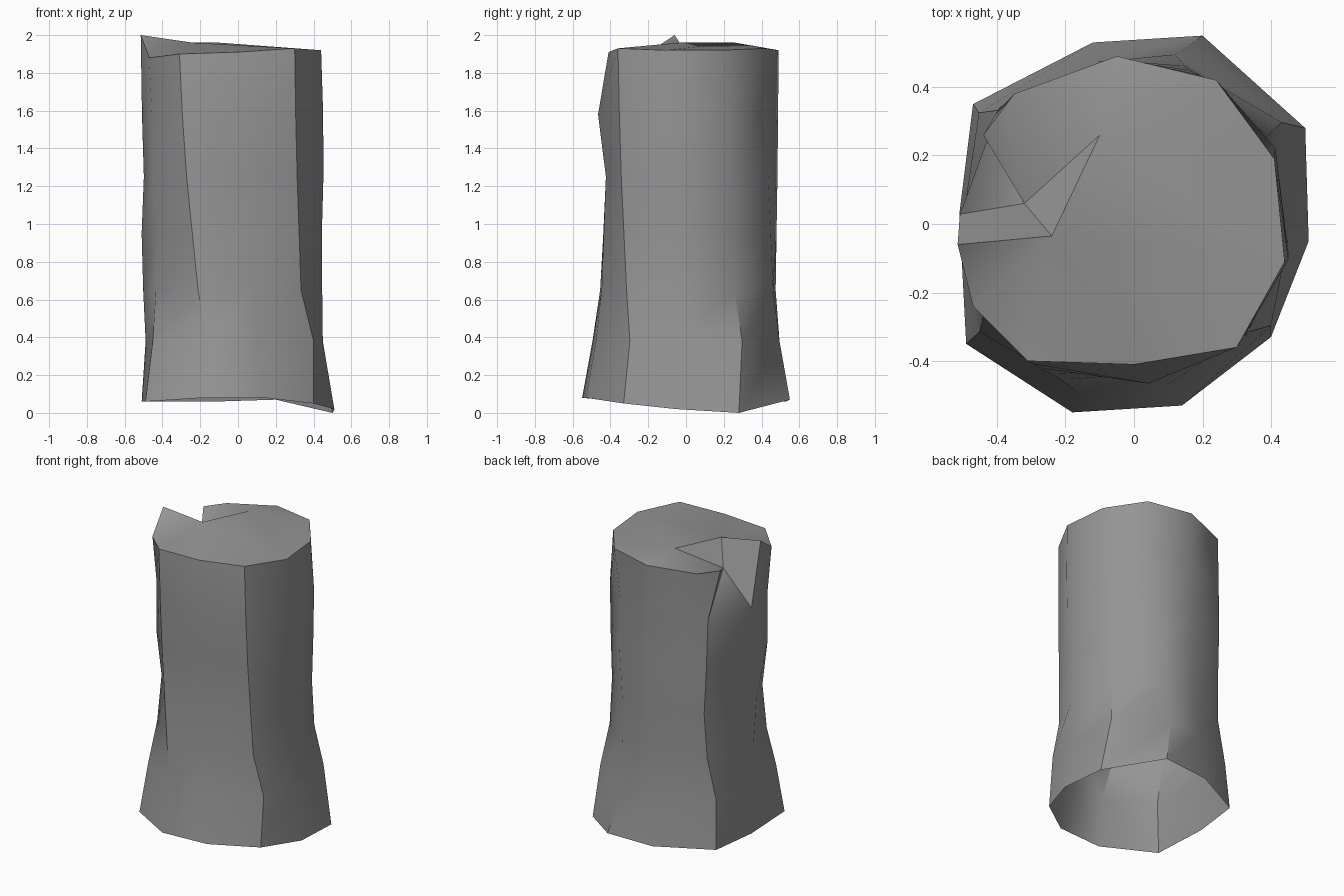
import bpy
import bmesh
from math import radians
from mathutils import Vector

if "Cube" in bpy.data.objects:
    bpy.data.objects.remove(bpy.data.objects["Cube"], do_unlink=True)

# Flared foot and broken top outline, ten columns counted counter-clockwise
FOOT = [Vector(p) for p in (
    (.51, -.05, .02), (.5, .28, 0), (.2, .55, .07), (-.12, .53, .06), (-.47, .35, .06),
    (-.51, .03, .06), (-.49, -.35, .06), (-.18, -.55, .08), (.14, -.53, .08), (.4, -.33, .05))]
RIM = [Vector(p) for p in (
    (.44, -.11, 1.92), (.41, .19, 1.92), (.24, .42, 1.93), (-.05, .49, 1.92), (-.35, .38, 1.9),
    (-.515, -.06, 2), (-.47, -.24, 1.88), (-.31, -.4, 1.9), (0, -.41, 1.91), (.3, -.36, 1.93))]
COLUMNS = len(FOOT)

# Rings between foot and rim: height, blend towards the rim, foot scale
LEVELS = ((.38, 0, .9), (.65, .35, .88), (.95, .55, .88), (1.25, .75, .88), (1.58, .9, .88))

# Irregular bulges and dents of each column, one offset per ring that needs it
BULGES = {
    0: {0: (-.01, 0), 3: (.01, 0), 4: (.01, 0)},
    1: {0: (-.02, .045), 1: (-.04, .03), 2: (-.04, .025), 3: (-.02, .03), 4: (0, .025)},
    2: {0: (-.06, 0), 1: (-.05, 0), 2: (-.05, 0), 3: (-.035, 0), 4: (-.02, -.03)},
    4: {0: (-.03, .01), 3: (-.025, -.02), 4: (-.04, -.04)},
    5: {0: (-.03, 0), 1: (-.03, 0), 2: (-.025, 0), 4: (0, .08)},
    6: {0: (-.01, 0), 1: (.01, .045), 2: (.03, .06), 3: (.01, .03), 4: (.01, .03)},
    8: {0: (-.04, 0), 4: (.03, -.05)},
    9: {0: (.04, 0)}}


def ring_point(level, column):
    height, blend, scale = LEVELS[level]
    point = (FOOT[column] * scale).lerp(RIM[column], blend)
    dx, dy = BULGES.get(column, {}).get(level, (0, 0))
    return Vector((point.x + dx, point.y + dy, height))


bm = bmesh.new()


def add_ring(points):
    return [bm.verts.new(p) for p in points]


rings = [add_ring(FOOT)]
for level in range(len(LEVELS)):
    rings.append(add_ring(ring_point(level, c) for c in range(COLUMNS)))
rim = add_ring(RIM)
upper = rings[-1]

# Bark wall, open underneath
for low, high in zip(rings, rings[1:]):
    for c in range(COLUMNS):
        n = (c + 1) % COLUMNS
        bm.faces.new((low[c], low[n], high[n], high[c]))

# Last band of bark, leaving the split open between columns four and five
for c in range(COLUMNS):
    n = (c + 1) % COLUMNS
    if c != 4:
        bm.faces.new((upper[c], upper[n], rim[n], rim[c]))

# Split in the top edge: sloping floor, side walls and a raised splinter
lip = bm.verts.new((-.44, .26, 1.9))
crack = bm.verts.new((-.32, .06, 1.81))
tip = bm.verts.new((-.1, .26, 1.96))
ledge = bm.verts.new((-.24, -.035, 1.96))
splinter, notch, corner = rim[5], upper[5], upper[4]
for face in ((corner, lip, rim[4]), (corner, crack, lip), (corner, notch, crack),
             (notch, splinter, ledge, crack), (crack, ledge, tip)):
    bm.faces.new(face)

# Cut top, fanned around the split
for fan, border in ((tip, [ledge] + rim[:5] + [crack]),
                    (ledge, rim[5:] + [rim[0]]),
                    (crack, [rim[4], lip])):
    for a, b in zip(border, border[1:]):
        bm.faces.new((fan, a, b))

bmesh.ops.recalc_face_normals(bm, faces=bm.faces)
mesh = bpy.data.meshes.new("tree_stump")
bm.to_mesh(mesh)
bm.free()
stump = bpy.data.objects.new("tree_stump", mesh)
bpy.context.collection.objects.link(stump)

# Plain grey surface
grey = bpy.data.materials.new("stump_grey")
grey.use_nodes = True
colour = (.3, .3, .3, 1)
grey.diffuse_color = colour
grey.node_tree.nodes["Principled BSDF"].inputs["Base Color"].default_value = colour
mesh.materials.append(grey)

# Soft bark with crisp ridges
bpy.ops.object.select_all(action="DESELECT")
stump.select_set(True)
bpy.context.view_layer.objects.active = stump
bpy.ops.object.shade_smooth_by_angle(angle=radians(39))
